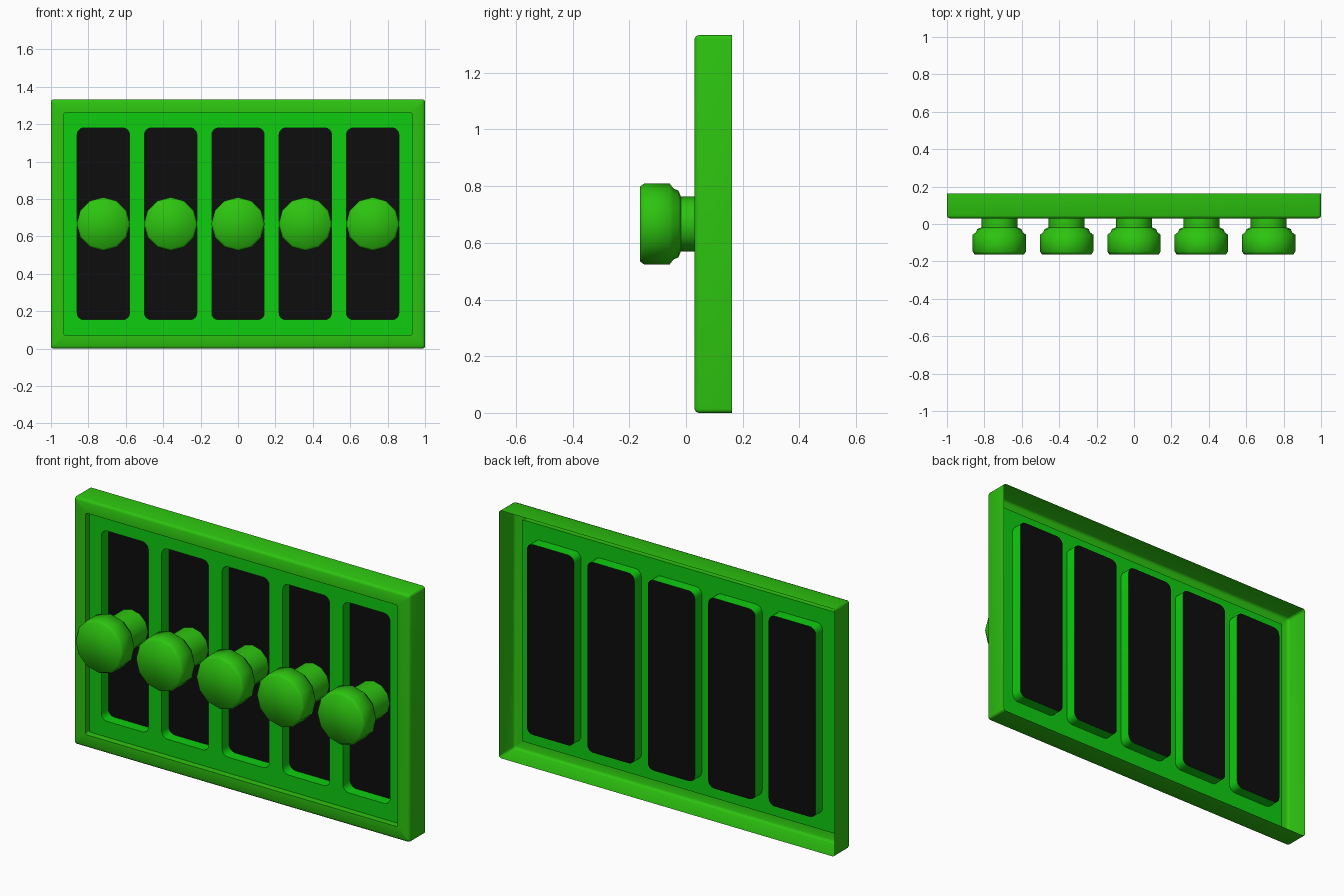
import bpy, bmesh, math

if "Cube" in bpy.data.objects:
    bpy.data.objects.remove(bpy.data.objects["Cube"])

H = 1.333
SLOTS = [-0.72, -0.36, 0.0, 0.36, 0.72]
Y_FRONT, Y_PANEL, Y_FLOOR, Y_BACK = 0.03, 0.065, 0.125, 0.163


def material(name, rgb):
    m = bpy.data.materials.new(name)
    m.diffuse_color = (*rgb, 1)
    m.use_nodes = True
    m.node_tree.nodes["Principled BSDF"].inputs["Base Color"].default_value = m.diffuse_color
    return m


GREEN = material("green", (0.026, 0.55, 0.005))
LIGHT = material("light_green", (0.0044, 0.604, 0.005))
BLACK = material("black", (0.004, 0.004, 0.004))


def finish(name, bm, mat, angle):
    bmesh.ops.remove_doubles(bm, verts=bm.verts, dist=1e-5)
    bmesh.ops.recalc_face_normals(bm, faces=bm.faces)
    # forward-most face must look towards the front
    bm.normal_update()
    front = min((f for f in bm.faces if abs(f.normal.y) > 0.9),
                key=lambda f: f.calc_center_median().y)
    if front.normal.y > 0:
        bmesh.ops.reverse_faces(bm, faces=bm.faces)
    me = bpy.data.meshes.new(name)
    bm.to_mesh(me)
    bm.free()
    me.materials.append(mat)
    for p in me.polygons:
        p.use_smooth = True
    me.set_sharp_from_angle(angle=math.radians(angle))
    ob = bpy.data.objects.new(name, me)
    bpy.context.collection.objects.link(ob)
    return ob


def rounded_rect(x0, x1, z0, z1, r, n=4):
    """Four corner arcs, counter-clockwise from top right."""
    arcs = []
    corners = [(x1 - r, z1 - r), (x0 + r, z1 - r), (x0 + r, z0 + r), (x1 - r, z0 + r)]
    for k, (cx, cz) in enumerate(corners):
        angs = [math.pi / 2 * (k + i / n) for i in range(n + 1)]
        arcs.append([(cx + r * math.cos(a), cz + r * math.sin(a)) for a in angs])
    return arcs


def bridge(bm, a, b):
    n = len(a)
    for i in range(n):
        j = (i + 1) % n
        bm.faces.new((a[i], a[j], b[j], b[i]))


def ring(bm, arcs, y):
    return [bm.verts.new((x, y, z)) for arc in arcs for x, z in arc]


# outer frame: open-backed shell with a rounded front edge and inner lip
bm = bmesh.new()
prev = None
for inset, y, r in [(0, Y_BACK, 0.014), (0, 0.045, 0.014), (0.004, 0.035, 0.012),
                    (0.014, Y_FRONT, 0.01), (0.07, Y_FRONT, 0.01), (0.07, Y_PANEL, 0.01)]:
    cur = ring(bm, rounded_rect(-1 + inset, 1 - inset, inset, H - inset, r), y)
    if prev:
        bridge(bm, prev, cur)
    prev = cur
finish("outer_frame", bm, GREEN, 50)

# slotted panel: one cell per slot, with slot walls running backwards
bm = bmesh.new()
edges = [-0.93, -0.54, -0.18, 0.18, 0.54, 0.93]
for cx, x0, x1 in zip(SLOTS, edges, edges[1:]):
    arcs = rounded_rect(cx - 0.14, cx + 0.14, 0.155, 1.18, 0.035)
    loop = ring(bm, arcs, Y_PANEL)
    n = len(arcs[0])
    corner = [bm.verts.new((x, Y_PANEL, z)) for x, z in
              ((x1, H - 0.07), (x0, H - 0.07), (x0, 0.07), (x1, 0.07))]
    for k in range(4):
        j = (k + 1) % 4
        arc = loop[k * n:(k + 1) * n]
        for a, b in zip(arc, arc[1:]):
            bm.faces.new((corner[k], b, a))
        bm.faces.new((corner[k], corner[j], loop[j * n], arc[-1]))
    bridge(bm, loop, ring(bm, arcs, Y_FLOOR))
finish("slotted_panel", bm, LIGHT, 40)

# black floors closing the slots
bm = bmesh.new()
for cx in SLOTS:
    bm.faces.new(ring(bm, rounded_rect(cx - 0.14, cx + 0.14, 0.155, 1.18, 0.035), Y_FLOOR))
finish("slot_floors", bm, BLACK, 40)

# twelve-sided knobs turned from a profile of (y, radius)
PROFILE = [(-0.163, 0.132), (-0.147, 0.143), (-0.058, 0.143), (-0.044, 0.125),
           (-0.027, 0.118), (-0.018, 0.0965), (Y_FLOOR, 0.0965)]
for i, cx in enumerate(SLOTS):
    bm = bmesh.new()
    prev = None
    for y, r in PROFILE:
        cur = [bm.verts.new((cx + r * math.cos(math.tau * k / 12), y,
                             H / 2 + r * math.sin(math.tau * k / 12))) for k in range(12)]
        if prev:
            bridge(bm, prev, cur)
        else:
            bm.faces.new(cur)
        prev = cur
    finish(f"knob_{i + 1}", bm, GREEN, 65)
